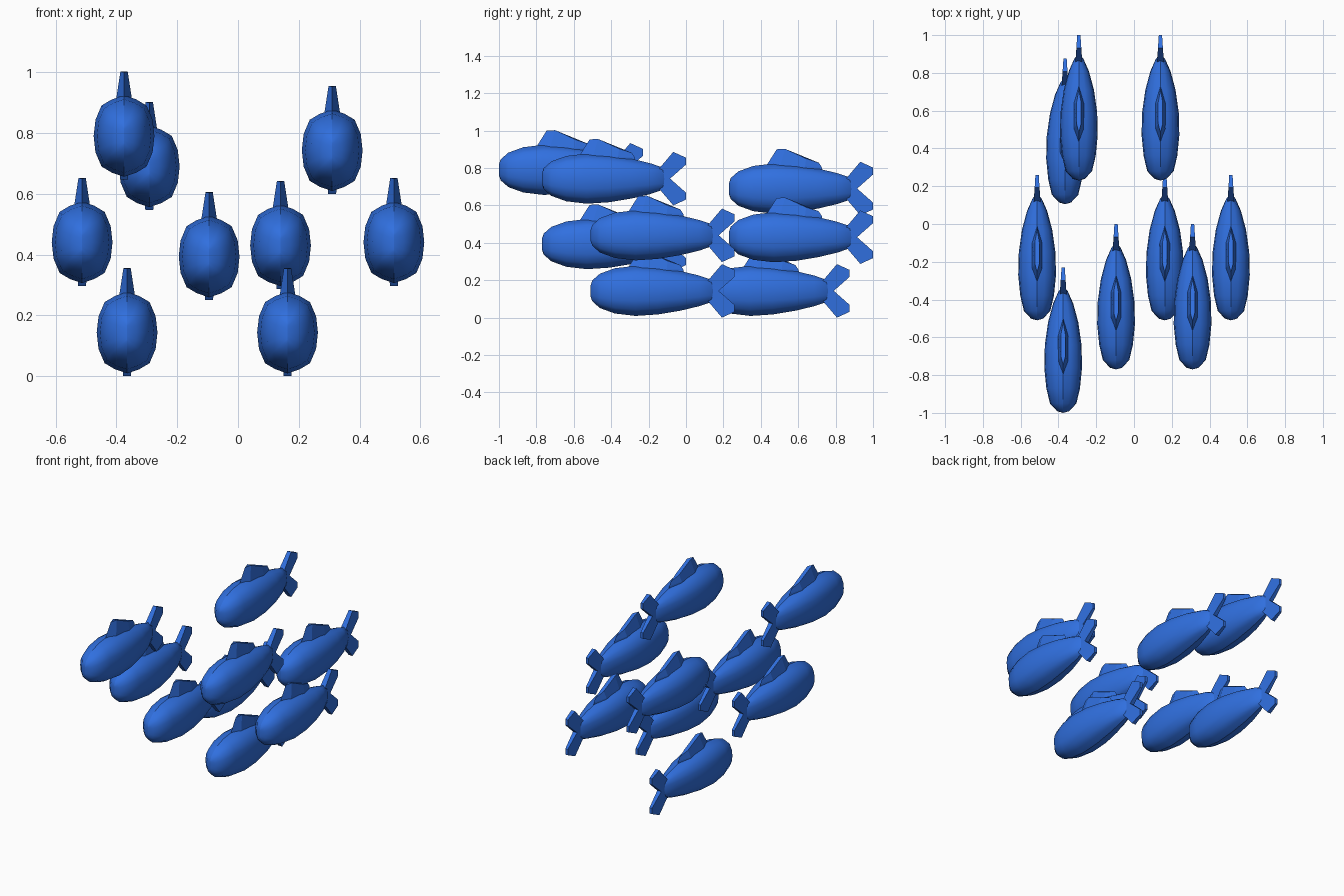
import bpy, bmesh

if "Cube" in bpy.data.objects:
    bpy.data.objects.remove(bpy.data.objects["Cube"])

blue = bpy.data.materials.new("fish blue")
blue.diffuse_color = (0.03, 0.162, 0.745, 1)
blue.use_nodes = True
blue.node_tree.nodes["Principled BSDF"].inputs["Base Color"].default_value = blue.diffuse_color


def loft(name, rings, cap=False, smooth=False):
    """Skin a list of equal-length closed rings into a mesh."""
    bm = bmesh.new()
    vr = [[bm.verts.new(p) for p in r] for r in rings]
    n = len(rings[0])
    for a, b in zip(vr, vr[1:]):
        for i in range(n):
            j = (i + 1) % n
            bm.faces.new((a[i], a[j], b[j], b[i]))
    if cap:
        bm.faces.new(vr[0])
        bm.faces.new(vr[-1])
    bmesh.ops.remove_doubles(bm, verts=bm.verts, dist=1e-5)
    bmesh.ops.recalc_face_normals(bm, faces=bm.faces)
    if smooth:
        # smooth flanks with a hard ridge along the centre line
        for f in bm.faces:
            f.smooth = True
        for e in bm.edges:
            e.smooth = not all(abs(v.co.x) < 1e-4 for v in e.verts)
    me = bpy.data.meshes.new(name)
    bm.to_mesh(me)
    bm.free()
    me.materials.append(blue)
    return me


# Body: (distance from nose, half width, half height)
SECTIONS = [(0, 0, .03), (.009, .032, .056), (.05, .07, .092), (.13, .089, .121),
            (.24, .1, .134), (.36, .097, .126), (.48, .08, .106),
            (.58, .053, .082), (.645, .024, .06), (.672, 0, .025)]
HALF = [(0, 1), (.4, .9), (.74, .75), (.94, .4), (1, 0),
        (.94, -.4), (.74, -.75), (.4, -.9), (0, -1)]
OVAL = HALF + [(-x, z) for x, z in HALF[-2:0:-1]]
body = loft("body", [[(x * w, s, z * h) for x, z in OVAL]
                     for s, w, h in SECTIONS], smooth=True)


# Dorsal fin: narrow boat-shaped rings tapering to the top
def fin_ring(front, back, half, zf, zb):
    pts = [(0, 0), (1, .25), (1, .7), (0, 1), (-1, .7), (-1, .25)]
    return [(x * half, front + t * (back - front), zf + t * (zb - zf)) for x, t in pts]


dorsal = loft("dorsal_fin", [fin_ring(.18, .505, .03, .09, .08),
                             fin_ring(.2, .495, .026, .123, .115),
                             fin_ring(.255, .48, .012, .21, .138)], cap=True)
# pull the crest into a peak just behind its leading edge
for v in dorsal.vertices:
    if v.co.z > .13 and .29 < v.co.y < .33:
        v.co.y, v.co.z = .30, .212

# Tail: one wedge-thick lobe, mirrored for the lower one
LOBE = [(.58, 0), (.64, .07), (.702, .143), (.77, .112), (.77, .075), (.685, 0)]


def lobe(name, sign):
    t = lambda s: .021 - (s - .58) * .065
    return loft(name, [[(k * t(s), s, sign * z) for s, z in LOBE] for k in (-1, 1)], cap=True)


parts = [("body", body), ("dorsal_fin", dorsal),
         ("upper_tail_lobe", lobe("upper_tail_lobe", 1)),
         ("lower_tail_lobe", lobe("lower_tail_lobe", -1))]

# School: (x, nose y, centre z) of each fish
SCHOOL = [(-.375, -1, .79), (-.292, .23, .69), (.31, -.77, .743),
          (-.513, -.51, .44), (-.095, -.77, .393), (.14, .23, .43),
          (.513, -.51, .44), (-.365, .105, .143), (.163, -.51, .143)]
for i, loc in enumerate(SCHOOL, 1):
    for name, me in parts:
        ob = bpy.data.objects.new(f"fish_{i}_{name}", me)
        ob.location = loc
        bpy.context.collection.objects.link(ob)
